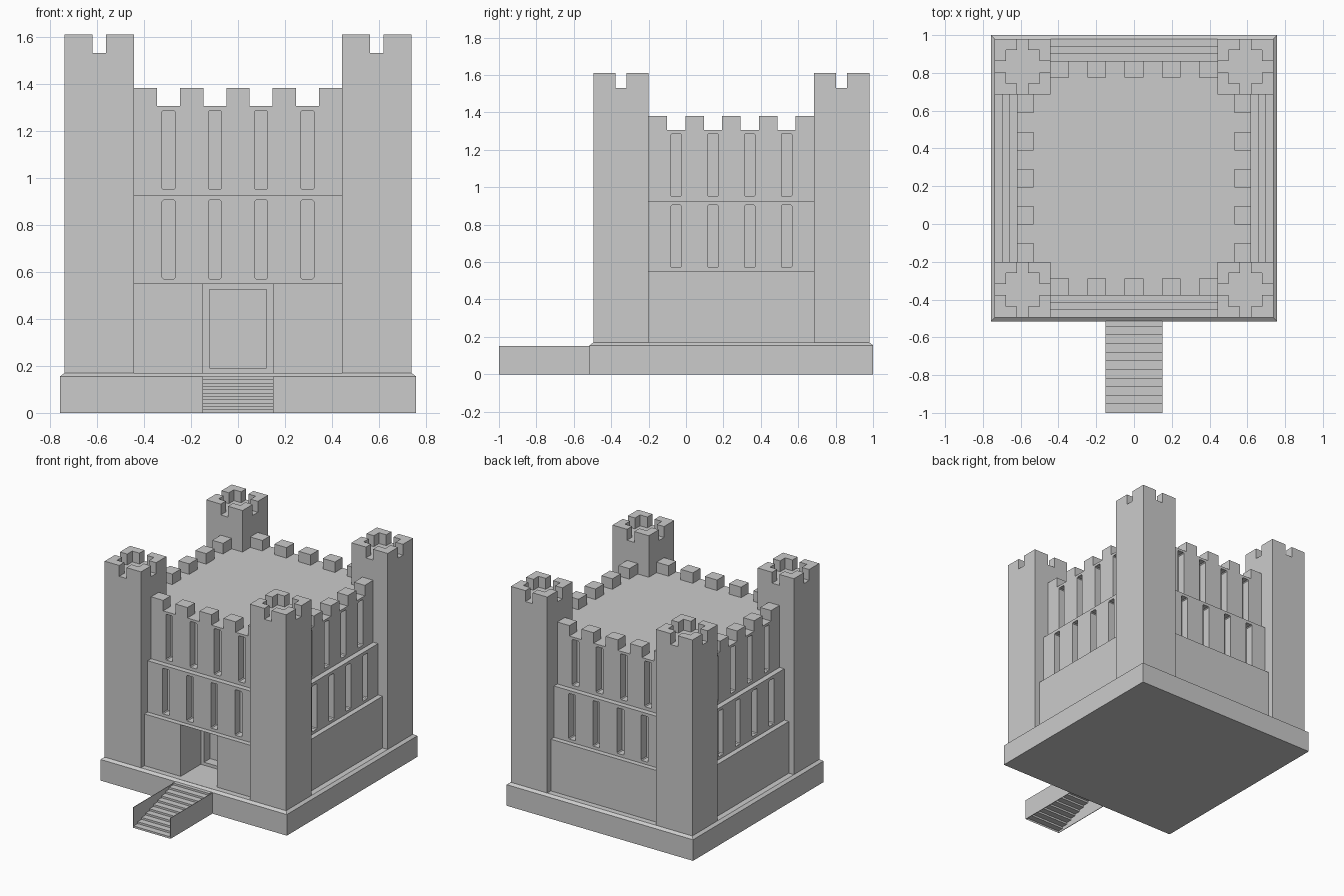
import bpy, bmesh
from mathutils import Matrix, Vector
from math import pi

if "Cube" in bpy.data.objects:
    bpy.data.objects.remove(bpy.data.objects["Cube"])

CY = 0.2425            # keep centre in y
OUT = 0.7375           # outer half size of the towers
TW = 0.295             # tower width
PITCH = 0.1967         # spacing of merlons and windows


def add_object(name, bm):
    bmesh.ops.recalc_face_normals(bm, faces=bm.faces)
    me = bpy.data.meshes.new(name)
    bm.to_mesh(me)
    bm.free()
    ob = bpy.data.objects.new(name, me)
    bpy.context.collection.objects.link(ob)
    return ob


def box(bm, x0, x1, y0, y1, z0, z1):
    m = Matrix.Translation(((x0 + x1) / 2, (y0 + y1) / 2, (z0 + z1) / 2)) @ \
        Matrix.Diagonal((x1 - x0, y1 - y0, z1 - z0, 1))
    bmesh.ops.create_cube(bm, size=1, matrix=m)


def prism(bm, pts, offset):
    """Extrude a flat outline along an offset; returns its vertices."""
    f = bm.faces.new([bm.verts.new(p) for p in pts])
    ret = bmesh.ops.extrude_face_region(bm, geom=[f], use_keep_orig=True)
    top = [v for v in ret['geom'] if isinstance(v, bmesh.types.BMVert)]
    bmesh.ops.translate(bm, verts=top, vec=offset)
    return list(f.verts) + top


def stacked(name, rings):
    """Closed solid made of square rings given as (z, half size)."""
    bm = bmesh.new()
    loops = [[bm.verts.new((sx * h, CY + sy * h, z))
              for sx, sy in ((-1, -1), (1, -1), (1, 1), (-1, 1))] for z, h in rings]
    for a, b in zip(loops, loops[1:]):
        for i in range(4):
            j = (i + 1) % 4
            bm.faces.new((a[i], a[j], b[j], b[i]))
    bm.faces.new(loops[0])
    bm.faces.new(loops[-1])
    return add_object(name, bm)


def cut(target, bm):
    """Subtract the cutter mesh and keep only the result."""
    cutter = add_object("cutter", bm)
    cutter.hide_render = True
    mod = target.modifiers.new("cut", 'BOOLEAN')
    mod.operation = 'DIFFERENCE'
    mod.solver = 'EXACT'
    mod.object = cutter
    dg = bpy.context.evaluated_depsgraph_get()
    me = bpy.data.meshes.new_from_object(target.evaluated_get(dg))
    target.modifiers.clear()
    target.data = me
    bpy.data.objects.remove(cutter)


def side_matrix(k):
    return Matrix.Translation((0, CY, 0)) @ Matrix.Rotation(k * pi / 2, 4, 'Z')


# Plinth with chamfered top
stacked("plinth", [(0, 0.7575), (0.155, 0.7575), (0.17, OUT)])

# Keep with three tiers stepping inward
T1, T2, T3 = 0.696, 0.659, 0.62
keep = stacked("keep", [(0.17, T1), (0.55, T1), (0.55, T2), (0.927, T2),
                        (0.927, T3), (1.305, T3)])

# Window recesses on all four sides, two rows of four
bm = bmesh.new()
w, c, depth = 0.028, 0.006, 0.06
for k in range(4):
    for z0, z1, face in ((0.57, 0.905, T2), (0.95, 1.287, T3)):
        for i in range(4):
            x = (i - 1.5) * PITCH
            y = -face - 0.03
            outline = [(x - w + c, y, z0), (x + w - c, y, z0), (x + w, y, z0 + c),
                       (x + w, y, z1 - c), (x + w - c, y, z1), (x - w + c, y, z1),
                       (x - w, y, z1 - c), (x - w, y, z0 + c)]
            vs = prism(bm, outline, Vector((0, depth + 0.03, 0)))
            bmesh.ops.transform(bm, matrix=side_matrix(k), verts=vs)
# Deep doorway
box(bm, -0.148, 0.148, -0.6, -0.22, 0.1, 0.549)
cut(keep, bm)
# Door panel recess
bm = bmesh.new()
box(bm, -0.122, 0.122, -0.3, -0.15, 0.192, 0.525)
cut(keep, bm)

# Wall merlons, five per side
bm = bmesh.new()
for k in range(4):
    for i in range(5):
        x = (i - 2) * PITCH
        n = len(bm.verts)
        box(bm, x - PITCH / 4, x + PITCH / 4, -T3, -T3 + 0.088, 1.305, 1.382)
        bm.verts.ensure_lookup_table()
        bmesh.ops.transform(bm, matrix=side_matrix(k), verts=bm.verts[n:])
add_object("wall_merlons", bm)

# Corner towers with L-shaped merlons
TC = OUT - TW / 2
u, h = TW / 5, TW / 2
for tx, nx in ((-1, "left"), (1, "right")):
    for ty, ny in ((-1, "front"), (1, "back")):
        bm = bmesh.new()
        cx, cy = tx * TC, CY + ty * TC
        box(bm, cx - h, cx + h, cy - h, cy + h, 0.17, 1.53)
        for sx in (-1, 1):
            for sy in (-1, 1):
                ell = [(h, h), (h - 2 * u, h), (h - 2 * u, h - u),
                       (h - u, h - u), (h - u, h - 2 * u), (h, h - 2 * u)]
                prism(bm, [(cx + sx * a, cy + sy * b, 1.53) for a, b in ell],
                      Vector((0, 0, 0.08)))
        add_object(f"tower_{ny}_{nx}", bm)

# Entrance stairs: folded sheet of twelve steps
bm = bmesh.new()
N, sw = 12, 0.148
run, rise = 0.55 / N, 0.17 / N
path = [(-1.0, 0.0)]
for i in range(N):
    path += [(-1 + i * run, (i + 1) * rise), (-1 + (i + 1) * run, (i + 1) * rise)]
rows = [(bm.verts.new((-sw, y, z)), bm.verts.new((sw, y, z))) for y, z in path]
for a, b in zip(rows, rows[1:]):
    bm.faces.new((a[0], a[1], b[1], b[0]))
add_object("stairs", bm)

# Thin side walls of the stairs
bm = bmesh.new()
for s in (-1, 1):
    box(bm, s * 0.15 - 0.002, s * 0.15 + 0.002, -1.0, -0.51, 0, 0.152)
add_object("stair_walls", bm)
